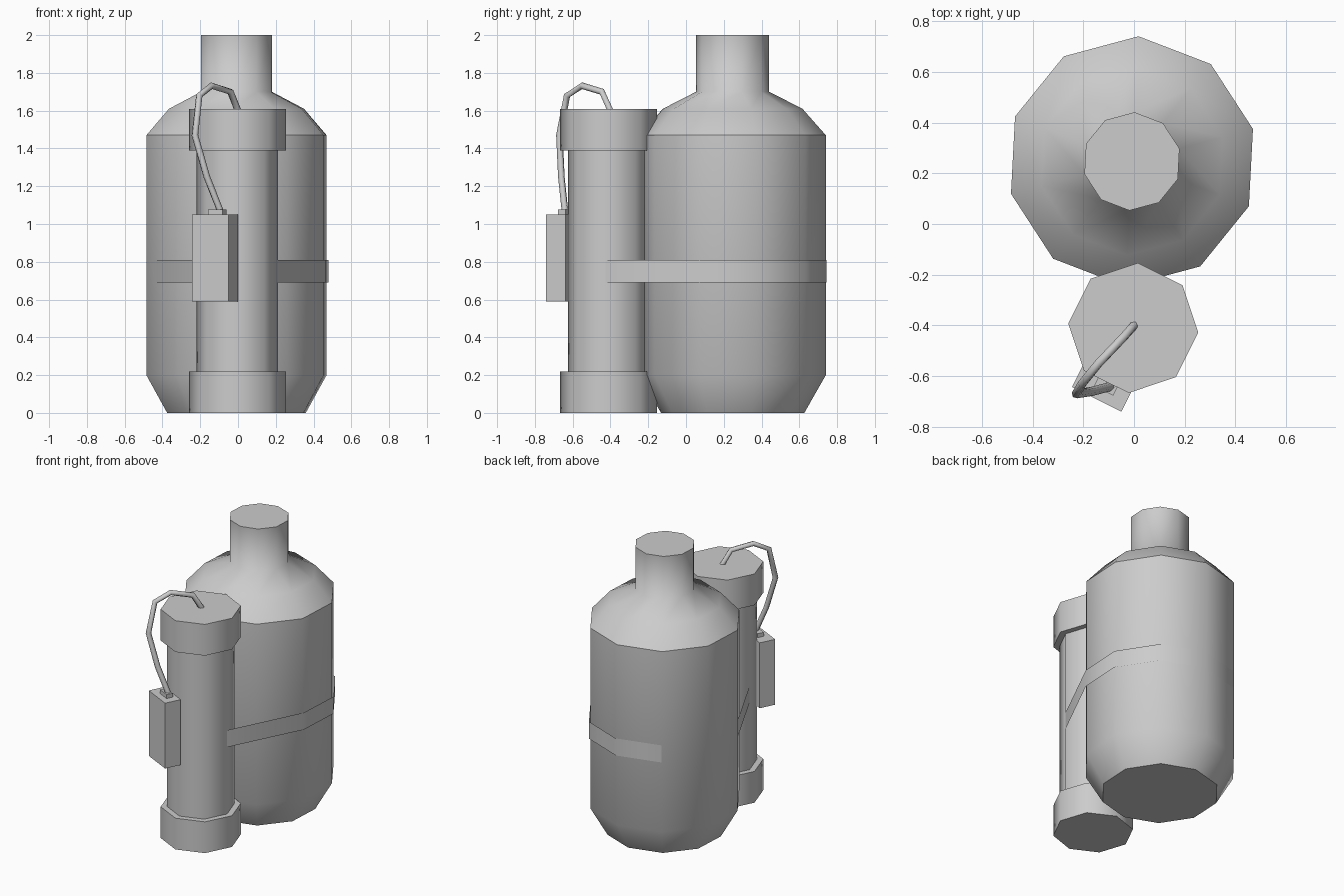
import bpy, bmesh
from math import radians, cos, sin
from mathutils import Matrix, Vector

default = bpy.data.objects.get("Cube")
if default:
    bpy.data.objects.remove(default, do_unlink=True)

# One plain grey for everything
grey = bpy.data.materials.new("plain grey")
grey.use_nodes = True
colour = (0.604, 0.604, 0.604, 1)
grey.diffuse_color = colour
grey.node_tree.nodes["Principled BSDF"].inputs["Base Color"].default_value = colour


def finish(name, bm):
    mesh = bpy.data.meshes.new(name)
    bm.to_mesh(mesh)
    bm.free()
    mesh.materials.append(grey)
    obj = bpy.data.objects.new(name, mesh)
    bpy.context.collection.objects.link(obj)
    return obj


def ring(centre, radius, z, sides, turn):
    """Points of a regular polygon at height z."""
    angles = [radians(turn + 360 * i / sides) for i in range(sides)]
    return [(centre[0] + radius * cos(a), centre[1] + radius * sin(a), z) for a in angles]


def lathe(name, centre, profile, sides, turn, sharp=()):
    """Capped solid from (radius, z) pairs; the rings listed in sharp keep a hard edge."""
    bm = bmesh.new()
    rings = [[bm.verts.new(p) for p in ring(centre, r, z, sides, turn)] for r, z in profile]
    for low, high in zip(rings, rings[1:]):
        for i in range(sides):
            j = (i + 1) % sides
            bm.faces.new((low[i], low[j], high[j], high[i])).smooth = True
    bm.faces.new(rings[0][::-1])
    bm.faces.new(rings[-1])
    for k in {0, len(rings) - 1, *sharp}:
        for i in range(sides):
            bm.edges.get((rings[k][i], rings[k][(i + 1) % sides])).smooth = False
    return finish(name, bm)


def box(name, centre, size, turn):
    bm = bmesh.new()
    bmesh.ops.create_cube(bm, size=1, matrix=Matrix.Translation(centre)
                          @ Matrix.Rotation(radians(turn), 4, 'Z')
                          @ Matrix.Diagonal(Vector(size)).to_4x4())
    return finish(name, bm)


# Large tank with shoulder and neck
tank_centre = (-0.008, 0.247)
lathe("large_tank", tank_centre,
      [(0.38, 0), (0.494, 0.2), (0.494, 1.47), (0.37, 1.61), (0.194, 1.7), (0.194, 2)],
      10, 15, sharp=(2,))

# Small cylinder with a cap at each end
small_centre = (-0.003, -0.41)
lathe("small_cylinder", small_centre, [(0.216, 0.2), (0.216, 1.41)], 8, -4)
lathe("bottom_cap", small_centre, [(0.257, 0), (0.257, 0.22)], 8, -4)
lathe("top_cap", small_centre, [(0.257, 1.39), (0.257, 1.61)], 8, -4)

# Thin strap around the back of the tank, tied to the small cylinder
path = [(0.212, -0.427)]
path += [p[:2] for p in ring((0.0, 0.25), 0.495, 0, 10, -21)[:7]]
path += [(-0.218, -0.395)]
bm = bmesh.new()
pairs = [[bm.verts.new((x, y, z)) for z in (0.69, 0.81)] for x, y in path]
for a, b in zip(pairs, pairs[1:]):
    bm.faces.new((a[0], b[0], b[1], a[1])).smooth = True
finish("strap", bm)

# Control box and the plug on top of it
box("control_box", (-0.122, -0.641, 0.82), (0.218, 0.113, 0.46), -26.5)
box("hose_plug", (-0.11, -0.638, 1.06), (0.085, 0.045, 0.035), -26.5)

# Hose from the plug to the top cap
hose_path = [(-0.09, -0.64, 1.06), (-0.165, -0.66, 1.25), (-0.228, -0.67, 1.47),
             (-0.205, -0.63, 1.68), (-0.14, -0.55, 1.732), (-0.04, -0.445, 1.7),
             (0.0, -0.4, 1.6)]
curve = bpy.data.curves.new("hose", 'CURVE')
curve.dimensions = '3D'
curve.bevel_depth = 0.018
curve.bevel_resolution = 1
curve.use_fill_caps = True
spline = curve.splines.new('POLY')
spline.points.add(len(hose_path) - 1)
for point, co in zip(spline.points, hose_path):
    point.co = (*co, 1)
spline.use_smooth = True
curve.materials.append(grey)
bpy.context.collection.objects.link(bpy.data.objects.new("hose", curve))
